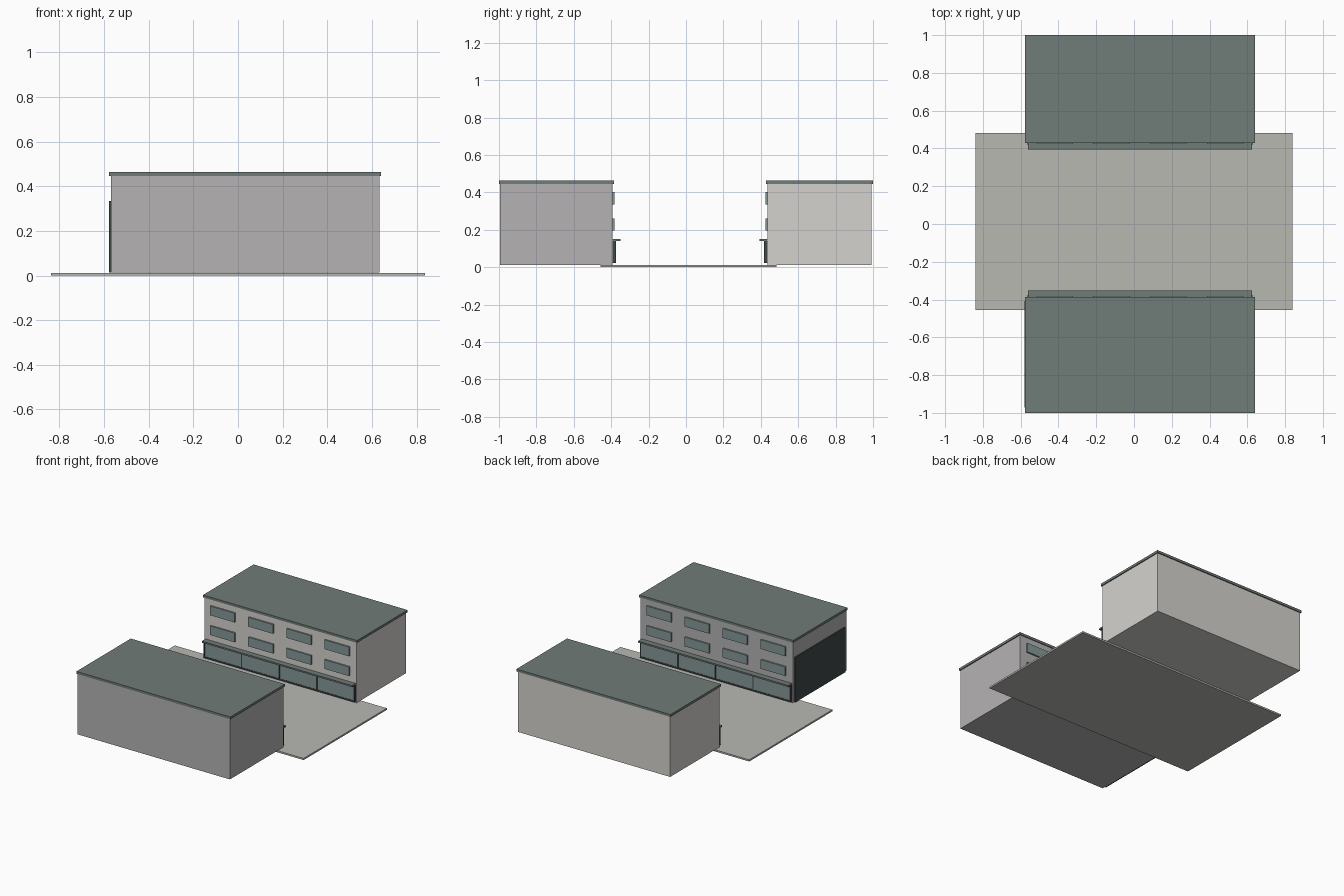
import bpy

if "Cube" in bpy.data.objects:
    bpy.data.objects.remove(bpy.data.objects["Cube"])


def material(name, r, g, b):
    m = bpy.data.materials.new(name)
    m.diffuse_color = (r, g, b, 1)
    m.use_nodes = True
    m.node_tree.nodes["Principled BSDF"].inputs["Base Color"].default_value = m.diffuse_color
    return m


ROOF = material("roof_green", 0.16, 0.20, 0.185)
GLASS = material("glass", 0.24, 0.32, 0.32)
DARK = material("dark_frame", 0.05, 0.065, 0.063)
PAVING = material("paving", 0.48, 0.48, 0.45)
PALE = material("pale_wall", 0.66, 0.65, 0.62)
GREY = material("grey_wall", 0.46, 0.45, 0.45)


def box(name, x, y, z, mat):
    """Axis-aligned box from (min, max) ranges."""
    bpy.ops.mesh.primitive_cube_add(
        size=1, location=[(min(r) + max(r)) / 2 for r in (x, y, z)])
    ob = bpy.context.object
    ob.name = name
    ob.scale = [abs(r[1] - r[0]) for r in (x, y, z)]
    bpy.ops.object.transform_apply(location=False, rotation=False, scale=True)
    ob.data.materials.append(mat)
    return ob


X0, X1 = -0.57, 0.633
XC = (X0 + X1) / 2


def building(label, side, face, back, wall):
    """side is the sign of y; face looks toward the street at y = 0."""
    def out(d):            # y at distance d in front of the facade
        return side * (face - d)

    box(label + "_walls", (X0, X1), (out(0), side * back), (0.013, 0.446), wall)
    box(label + "_roof", (X0 - 0.007, X1 + 0.007),
        (out(0.006), side * 1.0), (0.446, 0.463), ROOF)
    box(label + "_canopy", (-0.562, 0.625), (out(0), out(0.041)),
        (0.14, 0.151), ROOF)

    # upper windows
    for row, z in enumerate(((0.195, 0.26), (0.336, 0.402))):
        for col in range(4):
            cx = XC + (col - 1.5) * 0.301
            box(f"{label}_window_{row}_{col}", (cx - 0.097, cx + 0.097),
                (out(0), out(0.011)), z, GLASS)

    # shopfront: rails, mullions and panes
    xa, xb = X0 + 0.006, X1 - 0.006
    for part, z in (("sill", (0.022, 0.032)), ("head", (0.13, 0.14))):
        box(f"{label}_shop_{part}", (xa, xb), (out(0), out(0.017)), z, DARK)
    step = (xb - xa) / 4
    for i in range(5):
        cx = min(max(xa + i * step, xa + 0.004), xb - 0.004)
        box(f"{label}_shop_mullion_{i}", (cx - 0.004, cx + 0.004),
            (out(0), out(0.017)), (0.032, 0.13), DARK)
    for i in range(4):
        box(f"{label}_shop_pane_{i}",
            (xa + i * step + 0.004, xa + (i + 1) * step - 0.004),
            (out(0), out(0.014)), (0.032, 0.13), GLASS)


# street slab between the blocks
box("street_slab", (-0.838, 0.838), (-0.456, 0.483), (0, 0.012), PAVING)

building("north_block", 1, 0.435, 0.993, PALE)
building("south_block", -1, 0.392, 0.995, GREY)

# dark panel on the left end wall of the south block
box("end_wall_panel", (X0 - 0.009, X0), (-0.972, -0.408), (0.013, 0.333), DARK)
